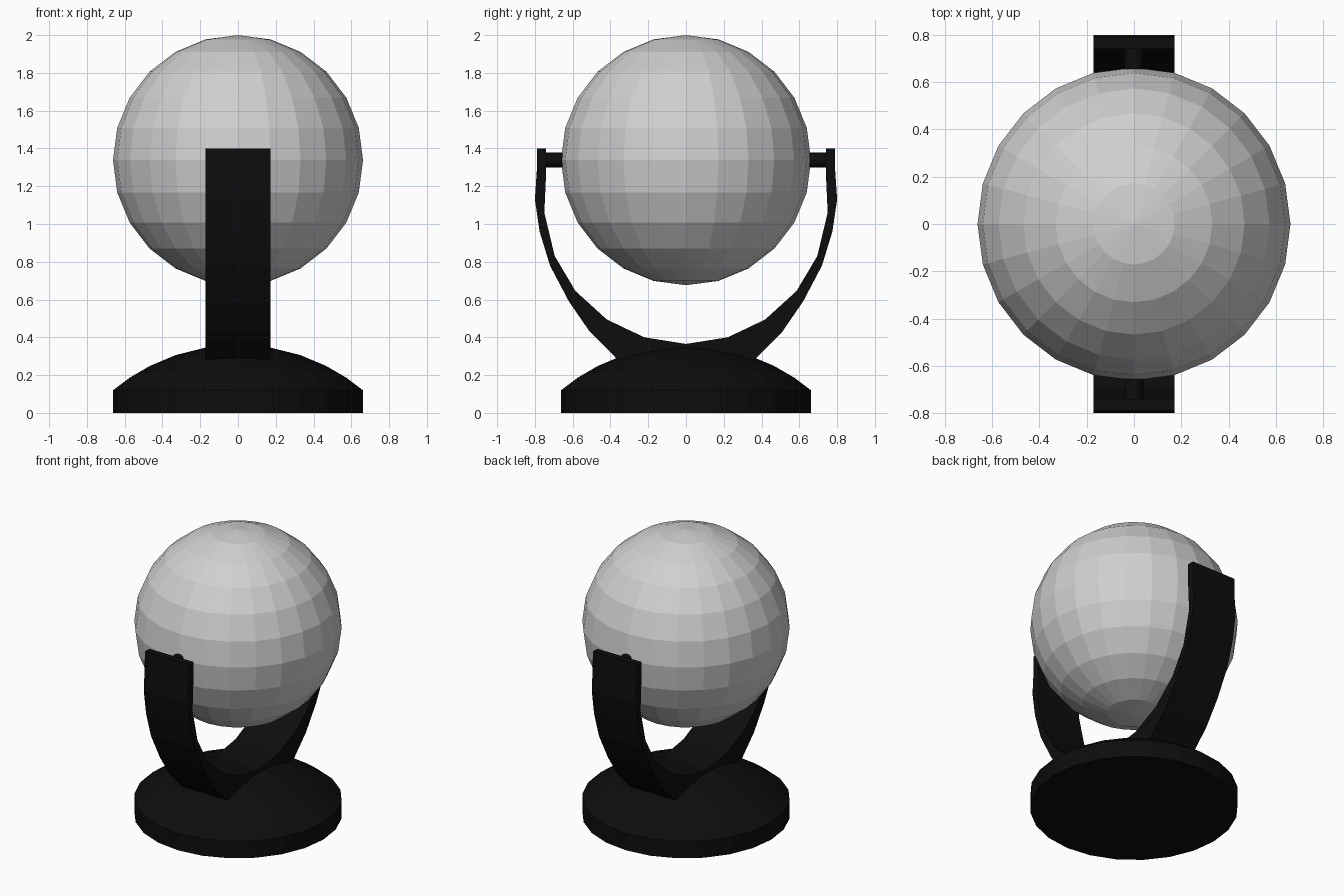
import bpy, bmesh, math
from mathutils import Matrix

cube = bpy.data.objects.get("Cube")
if cube:
    bpy.data.objects.remove(cube, do_unlink=True)


def material(name, rgb, rough):
    m = bpy.data.materials.new(name)
    m.use_nodes = True
    m.diffuse_color = (*rgb, 1)
    bsdf = m.node_tree.nodes["Principled BSDF"]
    bsdf.inputs["Base Color"].default_value = (*rgb, 1)
    bsdf.inputs["Roughness"].default_value = rough
    return m


grey = material("light grey", (0.63, 0.63, 0.63), 0.5)
black = material("black", (0.004, 0.004, 0.004), 0.5)


def finish(bm, name, mat):
    bmesh.ops.recalc_face_normals(bm, faces=bm.faces)
    me = bpy.data.meshes.new(name)
    bm.to_mesh(me)
    bm.free()
    me.materials.append(mat)
    ob = bpy.data.objects.new(name, me)
    bpy.context.collection.objects.link(ob)
    return ob


SEGMENTS = 24
RADIUS = 0.662
CENTRE_Z = 1.338

# Faceted globe
bm = bmesh.new()
bmesh.ops.create_uvsphere(bm, u_segments=SEGMENTS, v_segments=12, radius=RADIUS,
                          matrix=Matrix.Translation((0, 0, CENTRE_Z)))
finish(bm, "globe", grey)

# Domed foot: a short rim with a shallow spherical cap, turned about z
rim_z, top_z = 0.12, 0.36
rise = top_z - rim_z
cap_r = (RADIUS ** 2 + rise ** 2) / (2 * rise)
profile = [(0, 0), (RADIUS, 0)]
for deg in (90, 60, 45, 30, 15, 0):
    r = RADIUS * math.sin(math.radians(deg))
    profile.append((r, top_z - cap_r + math.sqrt(cap_r ** 2 - r ** 2)))
bm = bmesh.new()
points = [bm.verts.new((r, 0, z)) for r, z in profile]
edges = [bm.edges.new(pair) for pair in zip(points, points[1:])]
bmesh.ops.spin(bm, geom=points + edges, cent=(0, 0, 0), axis=(0, 0, 1),
               angle=math.tau, steps=SEGMENTS)
bmesh.ops.remove_doubles(bm, verts=bm.verts, dist=0.0005)
finish(bm, "base", black)

# U-shaped yoke: matching inner and outer outlines (y, z), mirrored in y
inner = [(0.74, 1.40), (0.74, 1.28), (0.75, 1.06), (0.695, 0.83),
         (0.585, 0.645), (0.42, 0.495), (0.22, 0.40), (0, 0.365)]
outer = [(0.788, 1.40), (0.79, 1.28), (0.80, 1.13), (0.775, 0.96),
         (0.72, 0.78), (0.62, 0.59), (0.37, 0.29), (0, 0.15)]
outer.insert(6, (0.51, 0.43))
inner.insert(6, (0.32, 0.447))


def mirrored(path):
    return path + [(-y, z) for y, z in reversed(path[:-1])]


bm = bmesh.new()
sections = []
for (yi, zi), (yo, zo) in zip(mirrored(inner), mirrored(outer)):
    corners = [(-0.172, yi, zi), (0.172, yi, zi), (0.172, yo, zo), (-0.172, yo, zo)]
    sections.append([bm.verts.new(c) for c in corners])
for a, b in zip(sections, sections[1:]):
    for i in range(4):
        j = (i + 1) % 4
        bm.faces.new((a[i], a[j], b[j], b[i]))
bm.faces.new(sections[0])
bm.faces.new(sections[-1])
finish(bm, "yoke", black)

# Pivot pins joining the yoke to the globe
for side, name in ((-1, "front_pivot"), (1, "back_pivot")):
    bm = bmesh.new()
    place = Matrix.Translation((0, side * 0.69, CENTRE_Z)) @ Matrix.Rotation(math.pi / 2, 4, "X")
    bmesh.ops.create_cone(bm, cap_ends=True, segments=16, radius1=0.04, radius2=0.04,
                          depth=0.14, matrix=place)
    finish(bm, name, black)
